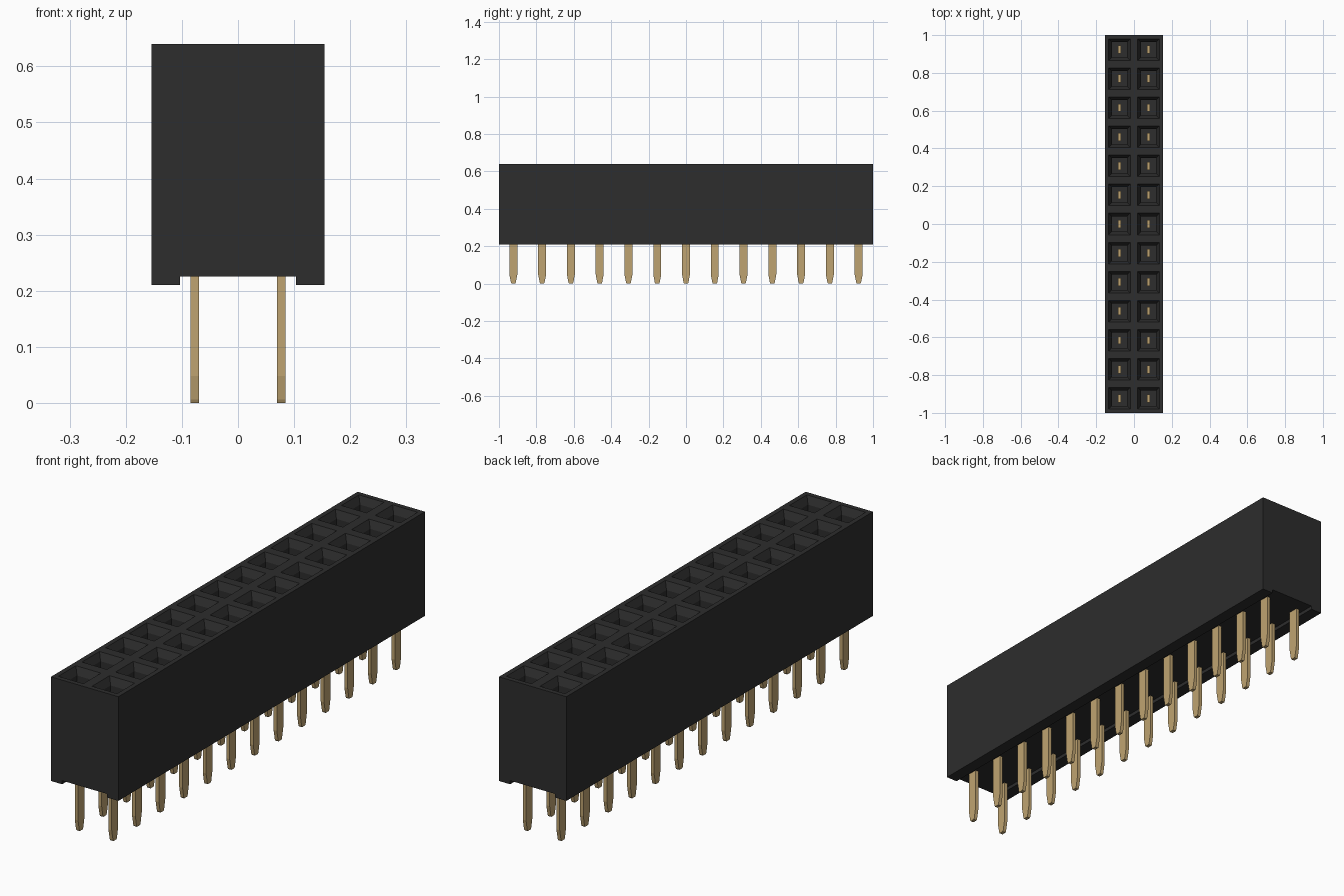
import bpy
import bmesh

if "Cube" in bpy.data.objects:
    bpy.data.objects.remove(bpy.data.objects["Cube"], do_unlink=True)

ROWS = 13
PITCH = 2 / ROWS
TOP, BASE, CHANNEL = 0.64, 0.21, 0.225
FLOOR = 0.29


def material(name, color):
    m = bpy.data.materials.new(name)
    m.use_nodes = True
    m.diffuse_color = color
    m.node_tree.nodes["Principled BSDF"].inputs["Base Color"].default_value = color
    return m


def make_mesh(name, bm, mat):
    bmesh.ops.recalc_face_normals(bm, faces=bm.faces)
    mesh = bpy.data.meshes.new(name)
    bm.to_mesh(mesh)
    bm.free()
    mesh.materials.append(mat)
    return mesh


def add_object(name, mesh, location=(0, 0, 0)):
    ob = bpy.data.objects.new(name, mesh)
    ob.location = location
    bpy.context.collection.objects.link(ob)
    return ob


black = material("black plastic", (0.026, 0.026, 0.026, 1))
gold = material("gold metal", (0.52, 0.37, 0.165, 1))

# Housing: channelled profile swept along y, one slice per socket row
W, C = PITCH, 0.103
profile = [(-W, TOP), (-W, BASE), (-C, BASE), (-C, CHANNEL),
           (C, CHANNEL), (C, BASE), (W, BASE), (W, TOP), (0, TOP)]
bm = bmesh.new()
slices = [[bm.verts.new((x, -1 + i * PITCH, z)) for x, z in profile]
          for i in range(ROWS + 1)]
n = len(profile)
for a, b in zip(slices, slices[1:]):
    for i in range(n):
        j = (i + 1) % n
        bm.faces.new((a[i], a[j], b[j], b[i]))
bm.faces.new(slices[0])
bm.faces.new(slices[-1][::-1])
bmesh.ops.recalc_face_normals(bm, faces=bm.faces)

# Sockets: rim, sloped funnel, then a straight hole
cells = [f for f in bm.faces if f.normal.z > 0.9 and f.calc_center_median().z > TOP - 0.01]
bmesh.ops.inset_individual(bm, faces=cells, thickness=0.028)
bmesh.ops.inset_individual(bm, faces=cells, thickness=0.023, depth=-0.03)
holes = bmesh.ops.extrude_discrete_faces(bm, faces=cells)["faces"]
for v in {v for f in holes for v in f.verts}:
    v.co.z = FLOOR
add_object("socket_housing", make_mesh("socket_housing", bm, black))

# Contact pin: flat blade with a tapered tip
half = [(0.021, FLOOR + 0.02), (0.021, 0.048), (0.013, 0.006), (0.010, 0)]
outline = half + [(-y, z) for y, z in reversed(half)]
T = 0.0075
bm = bmesh.new()
blade = bm.faces.new([bm.verts.new((-T, y, z)) for y, z in outline])
side = bmesh.ops.extrude_face_region(bm, geom=[blade])["geom"]
bmesh.ops.translate(bm, vec=(2 * T, 0, 0),
                    verts=[g for g in side if isinstance(g, bmesh.types.BMVert)])
pin_mesh = make_mesh("contact_pin", bm, gold)

for label, sign in (("left", 1), ("right", -1)):
    for row in range(ROWS):
        add_object(f"contact_pin_{label}_{row + 1}", pin_mesh,
                   (sign * PITCH / 2, (row - (ROWS - 1) / 2) * PITCH, 0))
